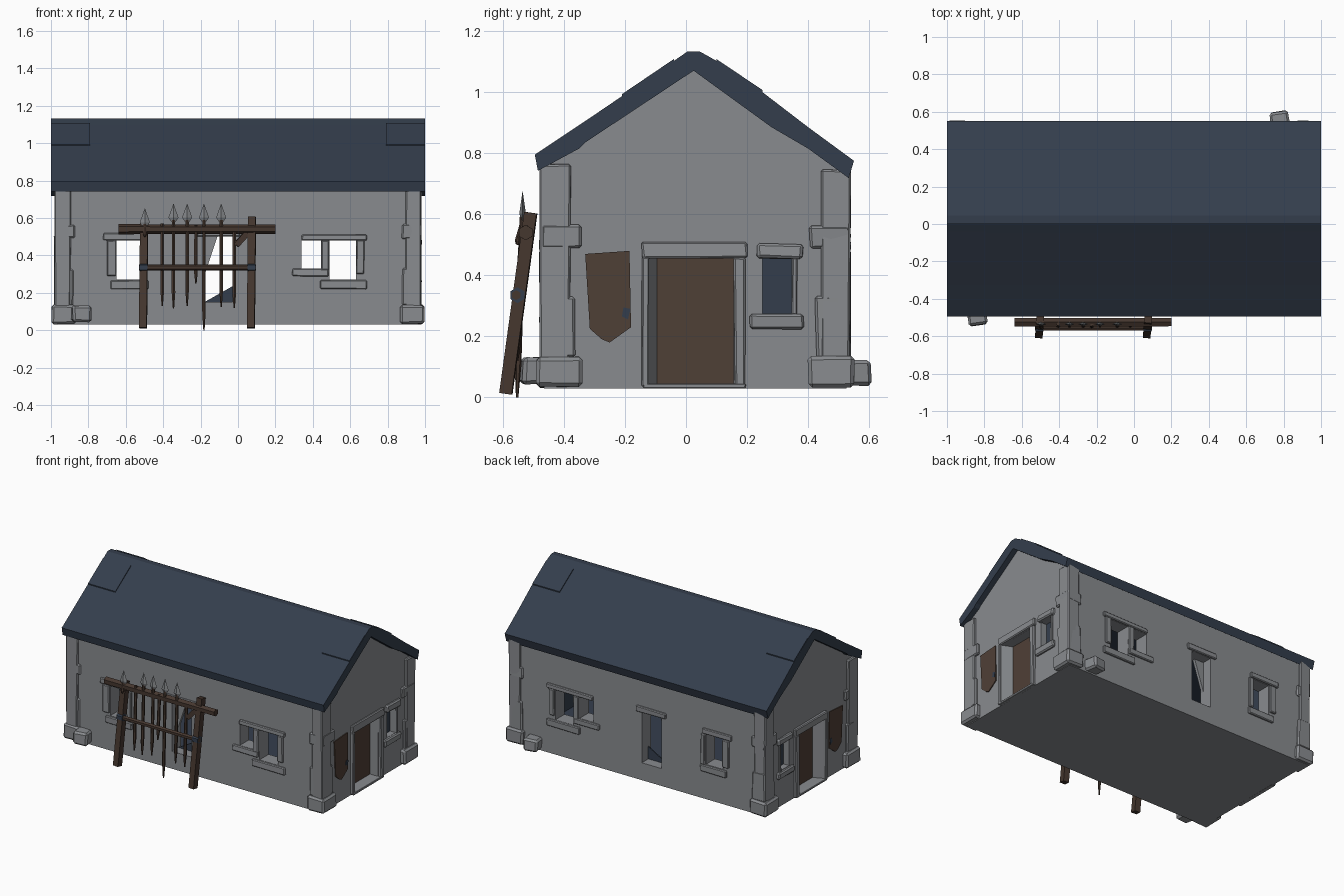
import bpy, bmesh, random
from mathutils import Vector, Matrix

if "Cube" in bpy.data.objects:
    bpy.data.objects.remove(bpy.data.objects["Cube"])

random.seed(4)

def material(name, rgb):
    m = bpy.data.materials.new(name)
    m.diffuse_color = (*rgb, 1)
    m.use_nodes = True
    m.node_tree.nodes["Principled BSDF"].inputs["Base Color"].default_value = m.diffuse_color
    return m

STONE = material("grey stone", (0.25, 0.26, 0.275))
SLATE = material("dark blue slate", (0.034, 0.048, 0.073))
DOOR = material("brown planks", (0.078, 0.050, 0.037))
WOOD = material("dark wood", (0.060, 0.038, 0.028))
STEEL = material("spear steel", (0.22, 0.23, 0.24))

def finish(name, bm, mat):
    bmesh.ops.recalc_face_normals(bm, faces=bm.faces)
    me = bpy.data.meshes.new(name)
    bm.to_mesh(me)
    bm.free()
    ob = bpy.data.objects.new(name, me)
    bpy.context.collection.objects.link(ob)
    me.materials.append(mat)
    return ob

def prism(name, pts, axis, a, b, mat):
    """Extrude a 2D outline along an axis from a to b."""
    place = {'x': lambda p, t: (t, p[0], p[1]),
             'y': lambda p, t: (p[0], t, p[1]),
             'z': lambda p, t: (p[0], p[1], t)}[axis]
    bm = bmesh.new()
    lo = [bm.verts.new(place(p, a)) for p in pts]
    hi = [bm.verts.new(place(p, b)) for p in pts]
    bm.faces.new(lo)
    bm.faces.new(hi)
    n = len(pts)
    for i in range(n):
        j = (i + 1) % n
        bm.faces.new((lo[i], lo[j], hi[j], hi[i]))
    return finish(name, bm, mat)

def rect(a0, a1, b0, b1):
    return [(a0, b0), (a1, b0), (a1, b1), (a0, b1)]

def stone(name, x, y, z, mat=STONE, rough=0.004, bevel=0.008, turn=0):
    """Slightly irregular chamfered block."""
    lo, hi = Vector((x[0], y[0], z[0])), Vector((x[1], y[1], z[1]))
    lo, hi = Vector(map(min, lo, hi)), Vector(map(max, lo, hi))
    bm = bmesh.new()
    bmesh.ops.create_cube(bm, size=1)
    rot = Matrix.Rotation(turn, 4, 'Z')
    for v in bm.verts:
        v.co = (lo + hi) / 2 + rot @ Vector([c * s for c, s in zip(v.co, hi - lo)])
        v.co += Vector([random.uniform(-rough, rough) for _ in range(3)])
    if bevel:
        bmesh.ops.bevel(bm, geom=bm.edges[:], offset=bevel, segments=1, affect='EDGES')
    return finish(name, bm, mat)

def rod(name, p0, p1, r0, r1, mat, sides=6, flat=1.0):
    """Tapered rod between two points; flat squashes its depth."""
    p0, p1 = Vector(p0), Vector(p1)
    d = p1 - p0
    bm = bmesh.new()
    bmesh.ops.create_cone(bm, cap_ends=True, segments=sides, radius1=r0, radius2=r1, depth=d.length)
    turn = Matrix.Rotation(0.7854 if sides == 4 and flat == 1 else 0, 4, 'Z')
    m = Matrix.Translation((p0 + p1) / 2) @ d.to_track_quat('Z', 'Y').to_matrix().to_4x4()
    bmesh.ops.transform(bm, matrix=m @ turn, verts=bm.verts)
    mid = (p0.y + p1.y) / 2
    if flat != 1:
        for v in bm.verts:
            v.co.y = mid + (v.co.y - mid) * flat
    return finish(name, bm, mat)

# House shell
FRONT, BACK, END = -0.465, 0.525, 0.962
house = prism("house_walls", [(FRONT, 0.03), (BACK, 0.03), (BACK, 0.755), (0.025, 1.09), (FRONT, 0.775)],
              'x', -END, END, STONE)
windows = [rect(-0.65, -0.52, 0.27, 0.48), rect(-0.18, -0.03, 0.15, 0.50),
           rect(0.34, 0.445, 0.33, 0.48), rect(0.49, 0.63, 0.27, 0.48)]
cutters = [prism("room_cutter", rect(FRONT + 0.1, BACK - 0.1, 0.1, 0.7), 'x', -0.86, 0.86, STONE)]
cutters += [prism("window_cutter", w, 'y', -0.7, 0.7, STONE) for w in windows]
for s in (-1, 1):
    cutters.append(prism("door_cutter", rect(-0.125, 0.155, 0.045, 0.455), 'x', s * 0.895, s * 1.1, STONE))
    cutters.append(prism("end_window_cutter", rect(0.25, 0.345, 0.275, 0.455), 'x', s * 0.915, s * 1.1, STONE))
bpy.context.view_layer.objects.active = house
for c in cutters:
    mod = house.modifiers.new("cut", 'BOOLEAN')
    mod.operation, mod.solver, mod.object = 'DIFFERENCE', 'EXACT', c
    bpy.ops.object.modifier_apply(modifier=mod.name)
    bpy.data.objects.remove(c)

# Dark room inside, grey stone elsewhere
house.data.materials.clear()
house.data.materials.append(STONE)
house.data.materials.append(SLATE)
for p in house.data.polygons:
    c = p.center
    inside = abs(c.x) < 0.862 and FRONT + 0.098 < c.y < BACK - 0.098 and 0.09 < c.z < 0.71
    p.material_index = 1 if inside else 0

# Roof
prism("roof", [(-0.495, 0.795), (-0.33, 0.905), (-0.05, 1.095), (0.005, 1.133), (0.045, 1.133), (0.095, 1.105),
               (0.25, 1.0), (0.4, 0.885), (0.55, 0.775), (0.533, 0.718), (0.4, 0.815), (0.28, 0.885),
               (0.025, 1.07), (-0.33, 0.835), (-0.35, 0.815), (-0.485, 0.742)], 'x', -1, 1, SLATE)
# Slightly raised slates on the roof corners
for s in (-1, 1):
    prism("front_roof_slate", [(-0.21, 0.98), (-0.04, 1.095), (-0.04, 1.108), (-0.21, 0.993)],
          'x', s * 0.79, s * 0.999, SLATE)
    prism("back_roof_slate", [(0.1, 1.095), (0.25, 0.99), (0.25, 1.007), (0.1, 1.108)],
          'x', s * 0.79, s * 0.999, SLATE)

for s in (-1, 1):
    # Corner pillars, quoins and footings
    for wall, out in ((FRONT, -1), (BACK, 1)):
        edge = wall + out * 0.012
        stone("corner_pillar", (s * 0.895, s * 0.978), (edge, wall - out * 0.085), (0.04, 0.765 if out < 0 else 0.745), bevel=0.006)
        stone("quoin", (s * 0.875, s * 0.979), (edge, wall - out * 0.12), (0.49, 0.565))
        stone("lower_quoin", (s * 0.88, s * 0.979), (edge, wall - out * 0.10), (0.13, 0.33))
        stone("corner_footing", (s * 0.865, s * 0.996), (wall + out * 0.025, wall - out * 0.125), (0.034, 0.135), rough=0.003, bevel=0.012)
    # Door with its frame and splayed reveal
    prism("door", rect(-0.125, 0.155, 0.045, 0.455), 'x', s * 0.89, s * 0.90, DOOR)
    prism("door_reveal", [(s * 0.89, -0.13), (s * 0.89, -0.09), (s * 0.965, -0.122), (s * 0.965, -0.13)],
          'z', 0.045, 0.456, STONE)
    fx = (s * 0.95, s * 0.982)
    stone("door_lintel", fx, (-0.145, 0.20), (0.457, 0.508), bevel=0.006)
    stone("door_jamb", fx, (-0.145, -0.122), (0.035, 0.46), rough=0.002, bevel=0.004)
    stone("door_jamb", fx, (0.157, 0.195), (0.035, 0.46), bevel=0.006)
    stone("door_threshold", fx, (-0.14, 0.195), (0.03, 0.045), rough=0.001, bevel=0.003)
    # Small end window
    prism("end_window_pane", rect(0.25, 0.345, 0.275, 0.455), 'x', s * 0.91, s * 0.92, SLATE)
    stone("end_window_lintel", fx, (0.23, 0.383), (0.457, 0.502))
    stone("end_window_sill", fx, (0.21, 0.385), (0.225, 0.273))
    stone("end_window_jamb", (s * 0.95, s * 0.972), (0.347, 0.365), (0.27, 0.46), rough=0.002, bevel=0.004)
    # Boarded patch and its dark chip
    prism("boarded_patch", [(-0.33, 0.47), (-0.185, 0.48), (-0.18, 0.23), (-0.215, 0.205), (-0.25, 0.18), (-0.275, 0.19), (-0.315, 0.225)],
          'x', s * 0.96, s * 0.968, DOOR)
    prism("patch_chip", [(-0.21, 0.265), (-0.19, 0.255), (-0.182, 0.29), (-0.205, 0.295)], 'x', s * 0.965, s * 0.972, SLATE)

# Stone window surrounds on the long walls: x range, z range
surrounds = [("window_lintel", -0.72, -0.50, 0.482, 0.52), ("window_sill", -0.68, -0.48, 0.22, 0.268),
             ("window_jamb", -0.70, -0.652, 0.29, 0.48), ("window_jamb", -0.518, -0.485, 0.27, 0.48),
             ("middle_lintel", -0.22, 0.01, 0.502, 0.54), ("window_lintel", 0.34, 0.69, 0.482, 0.512),
             ("window_sill", 0.44, 0.69, 0.22, 0.268), ("window_sill", 0.29, 0.485, 0.288, 0.328),
             ("window_jamb", 0.633, 0.675, 0.30, 0.48), ("window_mullion", 0.447, 0.488, 0.32, 0.48)]
for wall, out in ((FRONT, -1), (BACK, 1)):
    for name, x0, x1, z0, z1 in surrounds:
        stone(name, (x0, x1), (wall - out * 0.02, wall + out * 0.014), (z0, z1), rough=0.002, bevel=0.005)
    # Broken boards left in the middle window
    y = wall - out * 0.07
    prism("broken_pane", [(-0.18, 0.15), (-0.03, 0.15), (-0.03, 0.235)], 'y', y, y - out * 0.008, SLATE)
    prism("broken_stone", [(-0.18, 0.29), (-0.11, 0.5), (-0.18, 0.5)], 'y', y, y - out * 0.02, STONE)

# Fallen rubble
stone("front_rubble", (-0.89, -0.79), (-0.54, -0.45), (0.045, 0.13), bevel=0.012, turn=0.15)
stone("back_rubble", (0.73, 0.83), (0.50, 0.60), (0.04, 0.12), bevel=0.012, turn=0.15)

# Spear rack frame
for x, top in ((-0.505, 0.57), (0.072, 0.605)):
    rod("rack_post", (x - 0.003, -0.59, 0.012), (x + 0.003, -0.59 + 0.135 * top, top), 0.029, 0.029, WOOD, 4)
    rod("rack_binding", (x - 0.022, -0.552, 0.335), (x + 0.022, -0.552, 0.335), 0.026, 0.026, SLATE, 6)
rod("rack_top_beam", (-0.64, -0.525, 0.54), (0.20, -0.525, 0.54), 0.027, 0.025, WOOD, 6)
rod("rack_lower_bar", (-0.53, -0.556, 0.335), (0.095, -0.556, 0.335), 0.016, 0.016, WOOD, 6)
rod("rack_brace", (-0.01, -0.53, 0.455), (0.085, -0.515, 0.56), 0.022, 0.022, WOOD, 4)

# Spears: x, bottom, top, has a head
for x, z0, z1, head in ((-0.405, 0.13, 0.57, 0), (-0.345, 0.115, 0.59, 1), (-0.272, 0.13, 0.59, 1),
                        (-0.225, 0.25, 0.56, 0), (-0.182, 0.0, 0.59, 1), (-0.09, 0.125, 0.59, 1),
                        (-0.02, 0.12, 0.53, 0), (-0.498, 0.5, 0.565, 1)):
    mid = z0 + 0.18 * (z1 - z0)
    rod("spear_shaft", (x, -0.55, mid), (x, -0.535, z1), 0.011, 0.010, WOOD)
    rod("spear_butt", (x, -0.553, z0), (x, -0.55, mid), 0.004, 0.011, WOOD)
    if head:
        rod("spear_head_base", (x, -0.535, z1 - 0.012), (x, -0.535, z1 + 0.012), 0.010, 0.027, STEEL, 4, 0.4)
        rod("spear_head_tip", (x, -0.535, z1 + 0.012), (x, -0.535, z1 + 0.085), 0.027, 0.001, STEEL, 4, 0.4)
